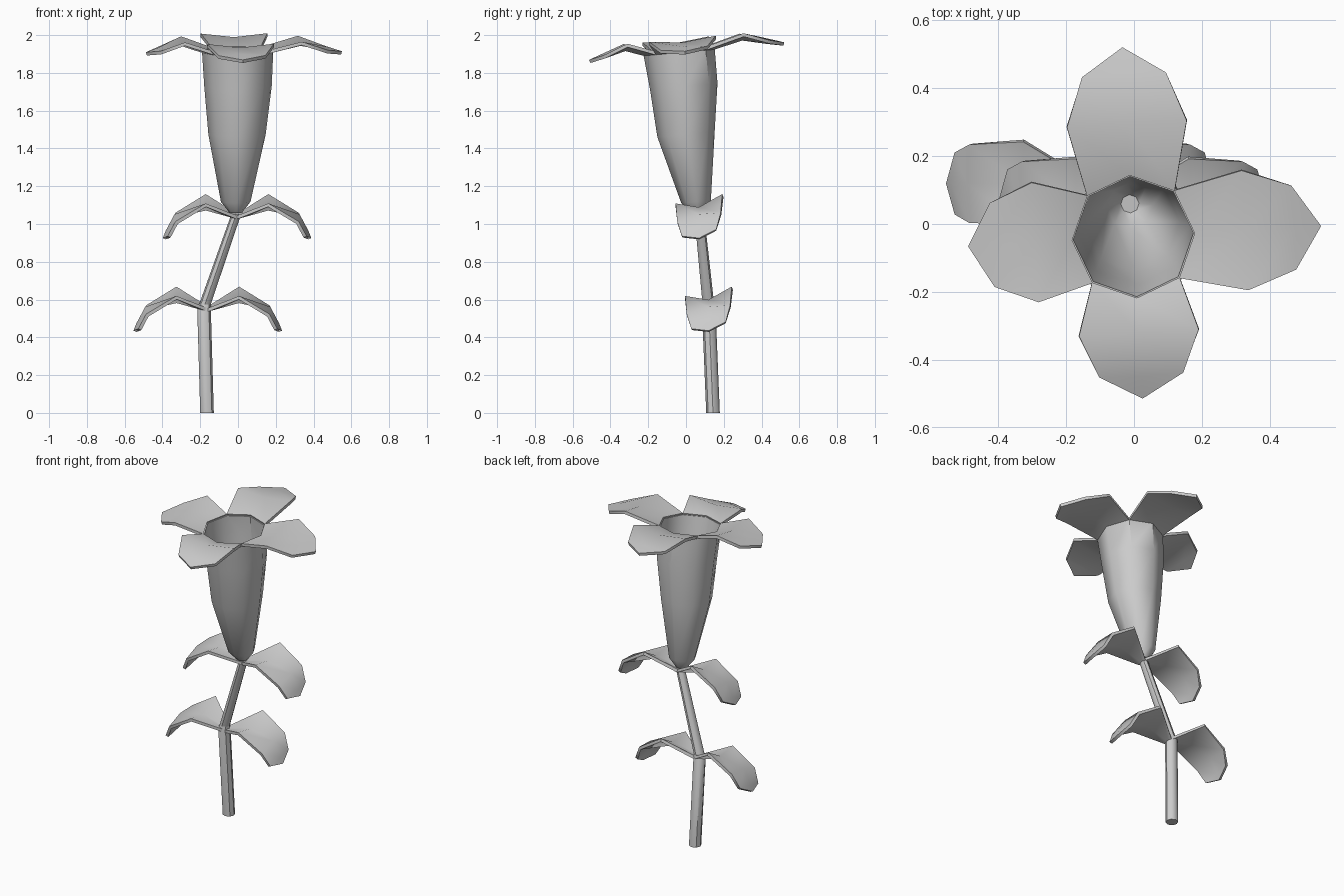
import bpy, bmesh, math
from mathutils import Matrix, Vector

if "Cube" in bpy.data.objects:
    bpy.data.objects.remove(bpy.data.objects["Cube"])

grey = bpy.data.materials.new("plain_grey")
grey.use_nodes = True
COLOUR = (0.6, 0.6, 0.6, 1)
grey.diffuse_color = COLOUR
grey.node_tree.nodes["Principled BSDF"].inputs["Base Color"].default_value = COLOUR


def finish(name, bm, thickness=0, angle=45):
    """Turn a bmesh into a smooth shaded object, optionally thickened."""
    bmesh.ops.recalc_face_normals(bm, faces=bm.faces)
    mesh = bpy.data.meshes.new(name)
    bm.to_mesh(mesh)
    bm.free()
    mesh.materials.append(grey)
    obj = bpy.data.objects.new(name, mesh)
    bpy.context.collection.objects.link(obj)
    bpy.ops.object.select_all(action='DESELECT')
    obj.select_set(True)
    bpy.context.view_layer.objects.active = obj
    if thickness:
        mod = obj.modifiers.new("thickness", 'SOLIDIFY')
        mod.thickness = thickness
        mod.offset = 0
        bpy.ops.object.modifier_apply(modifier=mod.name)
    bpy.ops.object.shade_smooth_by_angle(angle=math.radians(angle))
    return obj


def loft(name, rings, sides=8, turn=0, tilt=0, cap_top=True, thickness=0):
    """Skin a tube through rings of (x, y, z, radius)."""
    bm = bmesh.new()
    loops = []
    for x, y, z, r in rings:
        loop = []
        for i in range(sides):
            a = turn + math.tau * i / sides
            dy = r * math.sin(a)
            loop.append(bm.verts.new((x + r * math.cos(a), y + dy, z + tilt * dy)))
        loops.append(loop)
    for a, b in zip(loops, loops[1:]):
        for i in range(sides):
            j = (i + 1) % sides
            bm.faces.new((a[i], a[j], b[j], b[i]))
    bm.faces.new(loops[0])
    if cap_top:
        bm.faces.new(loops[-1])
    return finish(name, bm, thickness)


def blade(name, rows, tip, matrix, tilt, thickness):
    """Leaf or petal along +x from rows of (out, mid_out, half_width, z, mid_z)."""
    bm = bmesh.new()

    def vert(x, y, z):
        v = matrix @ Vector((x, y, z))
        v.z += tilt * (v.y - matrix.translation.y)
        return bm.verts.new(v)

    grid = [(vert(x, -w, z), vert(mx, 0, mz), vert(x, w, z))
            for x, mx, w, z, mz in rows]
    for a, b in zip(grid, grid[1:]):
        for i in (0, 1):
            bm.faces.new((a[i], a[i + 1], b[i + 1], b[i]))
    end = vert(*tip)
    a = grid[-1]
    bm.faces.new((a[0], a[1], end))
    bm.faces.new((a[1], a[2], end))
    return finish(name, bm, thickness, 50)


# Bent stem: lower stalk and leaning upper stalk
LOW = Vector((-0.18, 0.12, 0.56))
HIGH = Vector((-0.01, 0.07, 1.05))
loft("lower_stem", [(-0.164, 0.143, 0, 0.036), (*LOW, 0.036), (-0.17, 0.117, 0.59, 0.025)])
loft("upper_stem", [(*LOW, 0.031), (*HIGH, 0.026)])

# Two pairs of drooping leaves, one pair at each joint
leaf_rows = [(0, 0, 0.025, 0.13, 0.125),
             (0.165, 0.165, 0.125, 0.215, 0.17),
             (0.32, 0.325, 0.115, 0.12, 0.135),
             (0.36, 0.37, 0.09, 0.04, 0.05)]
for level, joint, x in (("lower", LOW, -0.16), ("upper", HIGH, -0.005)):
    base = Vector((x, joint.y, joint.z - 0.14))
    for side, sign in (("left", 1), ("right", -1)):
        place = Matrix.Translation(base) @ Matrix.Diagonal((sign, 1, 1, 1))
        blade(f"{level}_{side}_leaf", leaf_rows, (0.385, 0, 0.012), place, 0.2, 0.018)

# Open flower tube, leaning forwards
TURN = math.radians(3.3)
MOUTH = Vector((-0.002, -0.037, 1.915))
loft("flower_tube",
     [(-0.012, 0.06, 1.065, 0.03), (-0.012, 0.053, 1.12, 0.073),
      (-0.005, 0, 1.475, 0.146), (0, -0.012, 1.73, 0.173), (*MOUTH, 0.183)],
     turn=TURN, tilt=0.09, cap_top=False, thickness=0.012)

# Four petals spreading from the mouth
petal_rows = [(0.13, 0.183, 0.13, 0, 0),
              (0.308, 0.31, 0.177, 0.055, 0.035),
              (0.44, 0.445, 0.124, 0.005, 0.012)]
for i, (side, reach) in enumerate((("left", 1.07), ("back", 1.08),
                                   ("right", 0.94), ("front", 0.92))):
    place = (Matrix.Translation(MOUTH) @ Matrix.Rotation(TURN + i * math.pi / 2, 4, 'Z'))
    rows = [petal_rows[0]] + [(x * reach, m * reach, w, z, mz)
                              for x, m, w, z, mz in petal_rows[1:]]
    blade(f"{side}_petal", rows, (0.515 * reach, 0, -0.012), place, 0.09, 0.018)
